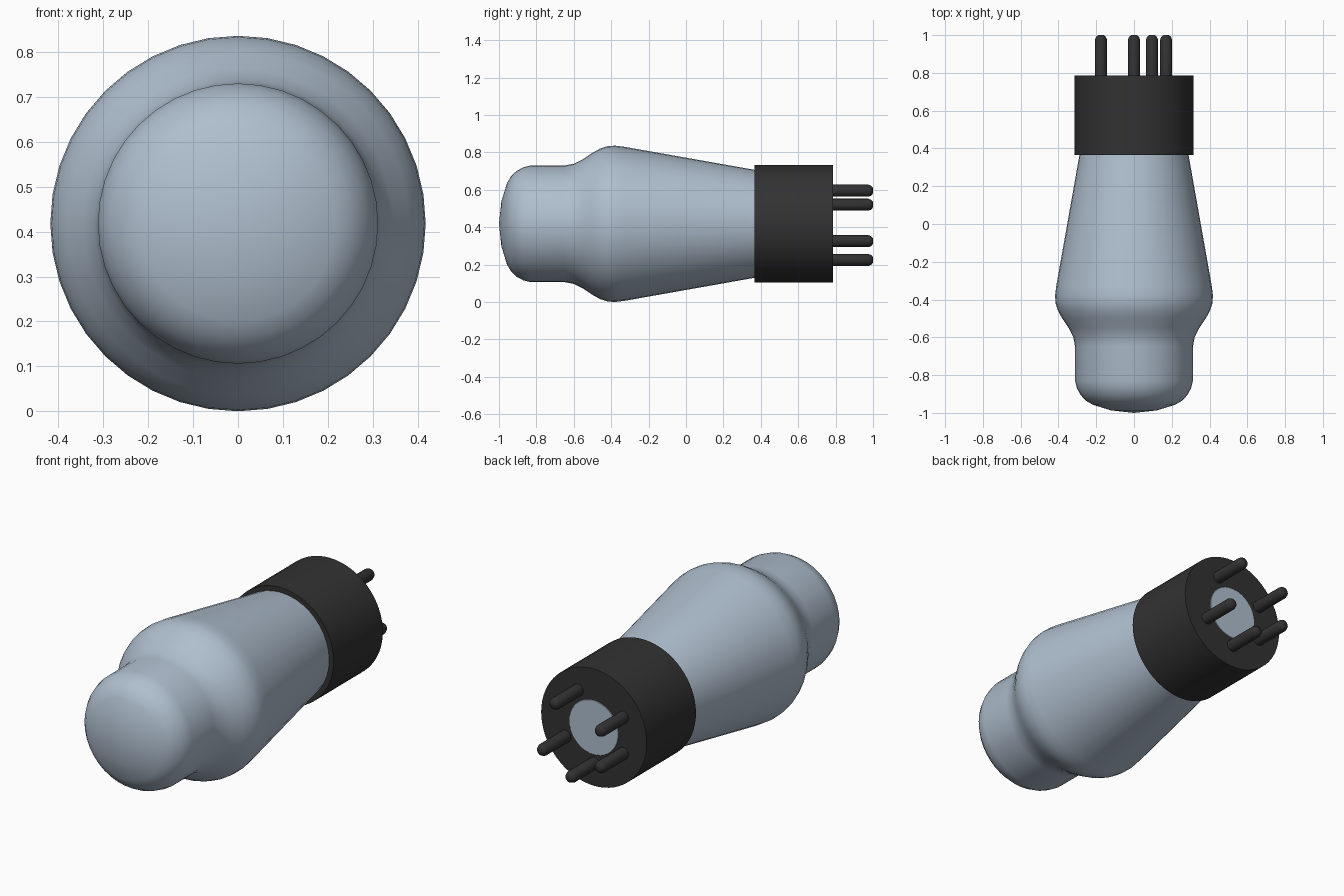
import bpy, bmesh, math
from mathutils import Matrix

if "Cube" in bpy.data.objects:
    bpy.data.objects.remove(bpy.data.objects["Cube"])

AXIS_Z = 0.418  # height of the tube's long axis


def material(name, rgb, roughness):
    m = bpy.data.materials.new(name)
    m.use_nodes = True
    m.diffuse_color = (*rgb, 1)
    bsdf = m.node_tree.nodes["Principled BSDF"]
    bsdf.inputs["Base Color"].default_value = (*rgb, 1)
    bsdf.inputs["Roughness"].default_value = roughness
    return m


GLASS = material("blue grey glass", (0.43, 0.52, 0.62), 0.3)
BLACK = material("black plastic", (0.032, 0.032, 0.032), 0.5)


def lathe(name, profile, segments, mat, x=0.0, z=0.0, angle=40):
    """Spin (y, radius) points around an axis parallel to y."""
    bm = bmesh.new()
    verts = [bm.verts.new((r, y, 0)) for y, r in profile]
    edges = [bm.edges.new(pair) for pair in zip(verts, verts[1:])]
    bmesh.ops.spin(bm, geom=verts + edges, cent=(0, 0, 0), axis=(0, 1, 0),
                   angle=math.tau, steps=segments, use_duplicate=False)
    bmesh.ops.remove_doubles(bm, verts=bm.verts, dist=0.0003)
    bmesh.ops.recalc_face_normals(bm, faces=bm.faces)
    bm.transform(Matrix.Translation((x, 0, AXIS_Z + z)))
    mesh = bpy.data.meshes.new(name)
    bm.to_mesh(mesh)
    bm.free()
    mesh.materials.append(mat)
    obj = bpy.data.objects.new(name, mesh)
    bpy.context.collection.objects.link(obj)
    bpy.ops.object.select_all(action='DESELECT')
    bpy.context.view_layer.objects.active = obj
    obj.select_set(True)
    bpy.ops.object.shade_smooth_by_angle(angle=math.radians(angle))
    return obj


# Glass bulb: domed cap, neck, shoulder, taper, then a stem reaching the base's rear face
lathe("glass_bulb", [
    (-1.0, 0), (-0.987, 0.12), (-0.957, 0.218), (-0.935, 0.255), (-0.905, 0.283),
    (-0.87, 0.302), (-0.83, 0.312), (-0.65, 0.312), (-0.60, 0.321), (-0.55, 0.346),
    (-0.50, 0.38), (-0.46, 0.402), (-0.42, 0.415), (-0.38, 0.418), (-0.33, 0.412),
    (0.37, 0.288), (0.55, 0.255), (0.70, 0.21), (0.76, 0.17), (0.787, 0.145),
    (0.787, 0)], 40, GLASS)

# Cylindrical base
lathe("base", [(0.365, 0), (0.365, 0.315), (0.785, 0.315), (0.785, 0)], 64, BLACK)

# Five contact pins with rounded tips
PINS = [(0.095, 0.177), (-0.175, 0.102), (-0.175, -0.093), (0, -0.193), (0.17, -0.093)]
for i, (x, z) in enumerate(PINS, 1):
    lathe(f"pin_{i}", [(0.75, 0), (0.75, 0.032), (0.975, 0.032), (0.991, 0.026),
                       (1.0, 0.014), (1.0, 0)], 20, BLACK, x, z, 50)
